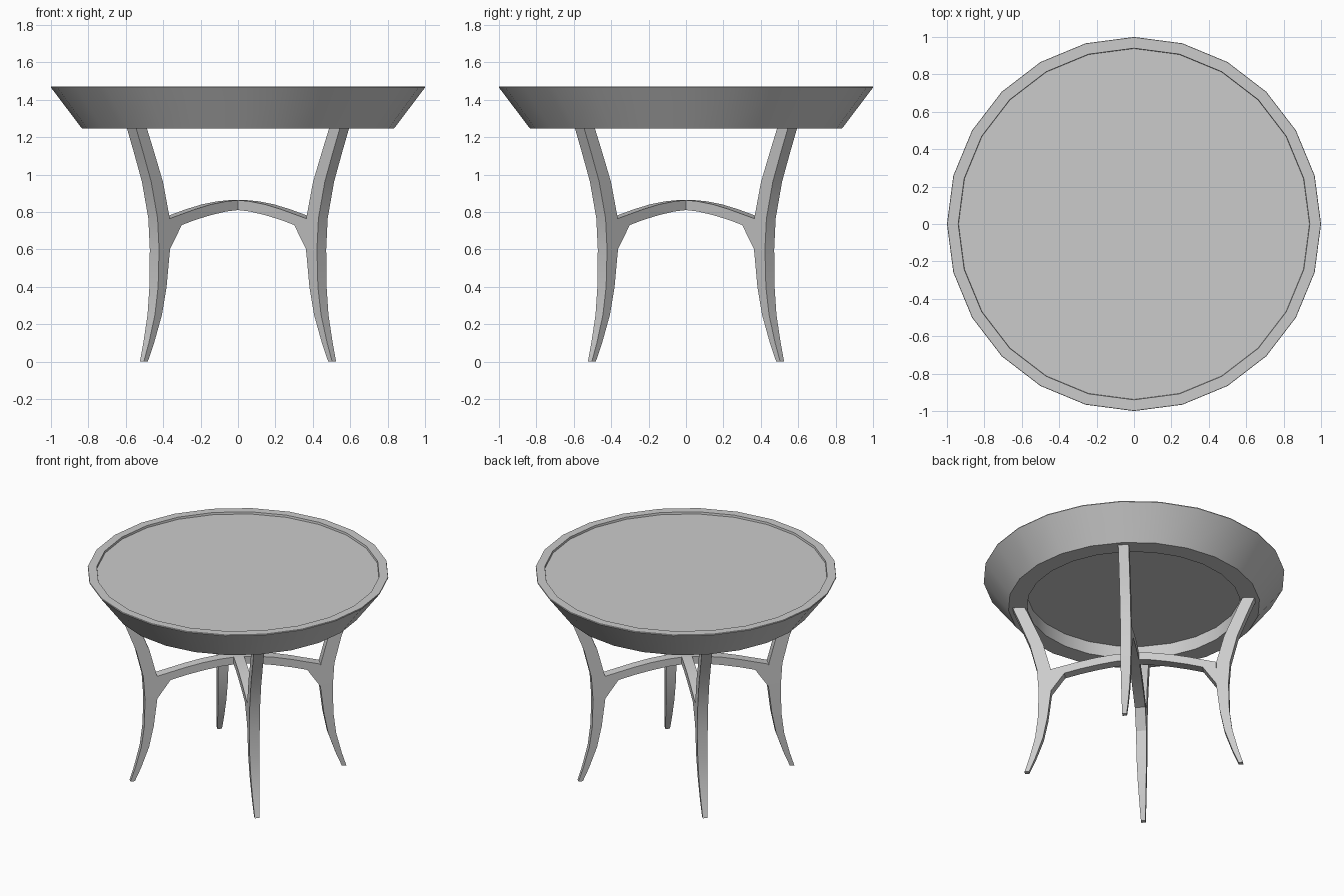
import bpy, bmesh, math
from mathutils import Matrix

if "Cube" in bpy.data.objects:
    bpy.data.objects.remove(bpy.data.objects["Cube"])

W = 0.035  # half thickness of legs and stretcher arms


def finish(bm, name, angle=30):
    bmesh.ops.recalc_face_normals(bm, faces=bm.faces)
    me = bpy.data.meshes.new(name)
    bm.to_mesh(me)
    bm.free()
    ob = bpy.data.objects.new(name, me)
    bpy.context.collection.objects.link(ob)
    bpy.ops.object.select_all(action='DESELECT')
    ob.select_set(True)
    bpy.context.view_layer.objects.active = ob
    bpy.ops.object.shade_smooth_by_angle(angle=math.radians(angle))
    return ob


def lathe(name, profile, sides=24):
    # revolve a (radius, height) outline and cap both ends with flat discs
    bm = bmesh.new()
    rings = []
    for r, z in profile:
        rings.append([bm.verts.new((r * math.cos(2 * math.pi * i / sides),
                                    r * math.sin(2 * math.pi * i / sides), z))
                      for i in range(sides)])
    for a, b in zip(rings, rings[1:]):
        for i in range(sides):
            j = (i + 1) % sides
            bm.faces.new((a[i], a[j], b[j], b[i]))
    bm.faces.new(rings[0])
    bm.faces.new(rings[-1])
    return finish(bm, name)


def loft(name, sections, turn):
    # sections: ((r, z), (r, z), half width) pairs in the radial plane
    bm = bmesh.new()
    rings = [[bm.verts.new(c) for c in ((p[0], -w, p[1]), (p[0], w, p[1]),
                                        (q[0], w, q[1]), (q[0], -w, q[1]))]
             for p, q, w in sections]
    for a, b in zip(rings, rings[1:]):
        for i in range(4):
            j = (i + 1) % 4
            bm.faces.new((a[i], a[j], b[j], b[i]))
    bm.faces.new(rings[0])
    bm.faces.new(rings[-1])
    bm.transform(Matrix.Rotation(turn, 4, 'Z'))
    return finish(bm, name, 40)


# round tray top with a flared apron and recessed underside
lathe("table_top", [(0.71, 1.34), (0.71, 1.247), (0.835, 1.247), (1.0, 1.465),
                    (0.998, 1.471), (0.94, 1.471), (0.938, 1.456)])

# leg: height, inner radius, outer radius, half width
LEG = [(0.0, 0.697, 0.727, 0.015), (0.1, 0.655, 0.695, 0.021),
       (0.25, 0.603, 0.656, 0.028), (0.4, 0.573, 0.637, 0.033),
       (0.6, 0.549, 0.632, W), (0.765, 0.551, 0.643, W),
       (0.96, 0.602, 0.691, W), (1.12, 0.669, 0.753, W),
       (1.247, 0.724, 0.805, W)]

# arched stretcher arm: radius, underside, top
ARM = [(0.55, 0.60, 0.765), (0.46, 0.73, 0.788), (0.36, 0.757, 0.814),
       (0.24, 0.783, 0.84), (0.12, 0.803, 0.857), (W, 0.81, 0.863)]

corners = ["back_right", "back_left", "front_left", "front_right"]
for k, corner in enumerate(corners):
    turn = math.radians(45 + 90 * k)
    loft(corner + "_leg", [((ri, z), (ro, z), w) for z, ri, ro, w in LEG], turn)
    loft(corner + "_stretcher", [((r, lo), (r, hi), W) for r, lo, hi in ARM], turn)

# small block where the stretcher arms cross
loft("stretcher_hub", [((-W, 0.81), (-W, 0.863), W), ((W, 0.81), (W, 0.863), W)],
     math.radians(45))
